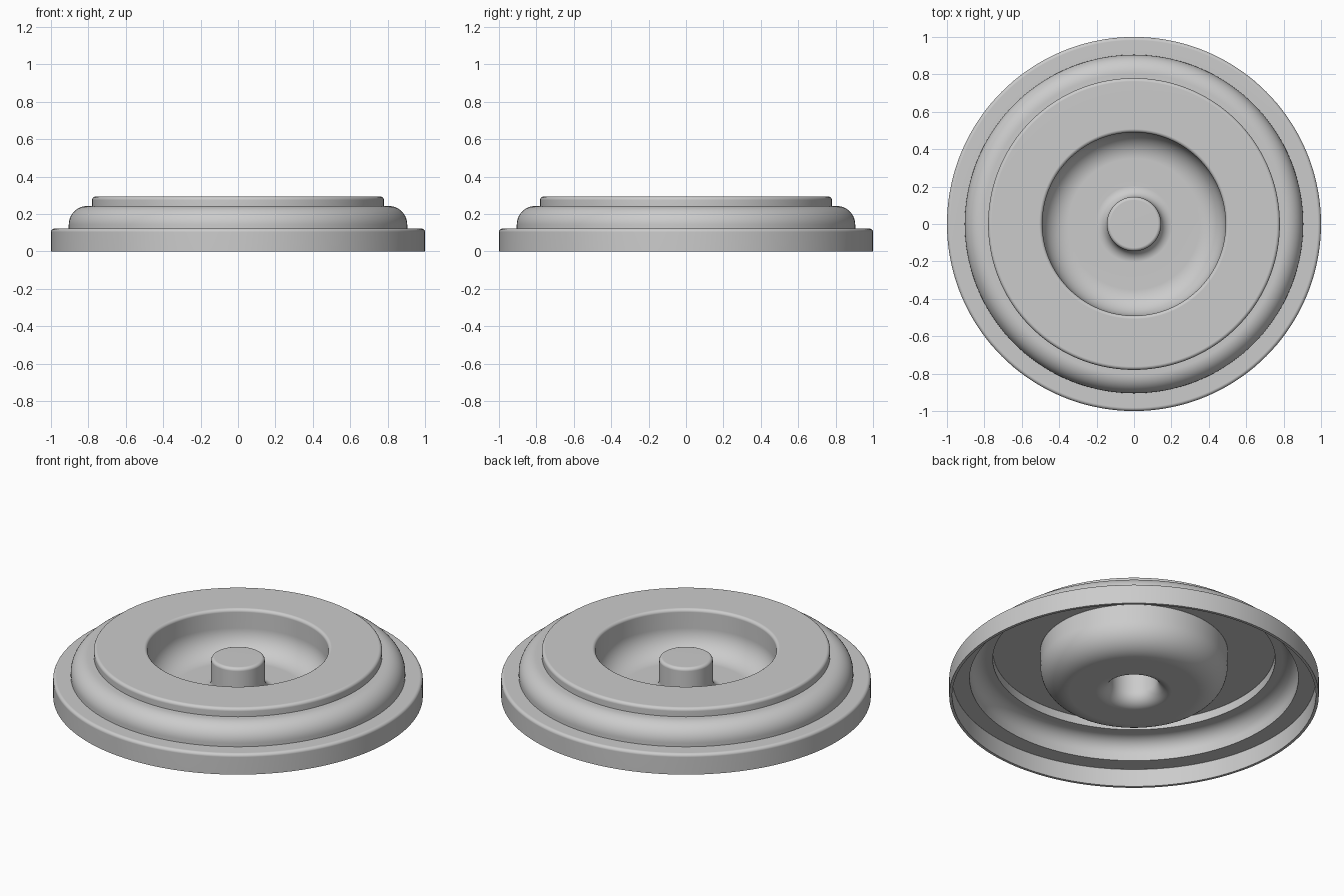
import bpy
import bmesh
from math import cos, sin, radians, tau
from mathutils import Vector

cube = bpy.data.objects.get("Cube")
if cube:
    bpy.data.objects.remove(cube, do_unlink=True)

SEGMENTS = 144
THICKNESS = 0.016
EDGE = 0.018


def arc(x, z, radius, start, end, steps=6):
    """Points of a circular arc in the XZ plane, angles in degrees."""
    angles = [radians(start + (end - start) * i / steps) for i in range(steps + 1)]
    return [(x + radius * cos(a), z + radius * sin(a)) for a in angles]


def lathe(name, profile, material):
    """Spin an open profile around Z into a thin hollow shell."""
    bm = bmesh.new()
    verts = [bm.verts.new((x, 0, z)) for x, z in profile]
    edges = [bm.edges.new(pair) for pair in zip(verts, verts[1:])]
    bmesh.ops.spin(bm, geom=verts + edges, cent=(0, 0, 0), axis=(0, 0, 1),
                   angle=tau, steps=SEGMENTS)
    bmesh.ops.remove_doubles(bm, verts=bm.verts, dist=0.0001)
    bmesh.ops.recalc_face_normals(bm, faces=bm.faces)
    bm.normal_update()
    if sum(f.normal.z * f.calc_area() for f in bm.faces) < 0:
        bmesh.ops.reverse_faces(bm, faces=bm.faces)
    mesh = bpy.data.meshes.new(name)
    bm.to_mesh(mesh)
    bm.free()
    mesh.materials.append(material)

    obj = bpy.data.objects.new(name, mesh)
    bpy.context.collection.objects.link(obj)
    bpy.ops.object.select_all(action='DESELECT')
    bpy.context.view_layer.objects.active = obj
    obj.select_set(True)

    shell = obj.modifiers.new("Shell", 'SOLIDIFY')
    shell.thickness = THICKNESS
    shell.offset = -1
    shell.use_even_offset = True
    bpy.ops.object.modifier_apply(modifier=shell.name)
    bpy.ops.object.shade_smooth_by_angle(angle=radians(35))
    weighted = obj.modifiers.new("Flat Face Normals", 'WEIGHTED_NORMAL')
    weighted.keep_sharp = True
    return obj


grey = bpy.data.materials.new("plain grey")
grey.use_nodes = True
grey.diffuse_color = (0.6, 0.6, 0.6, 1)
grey.node_tree.nodes["Principled BSDF"].inputs["Base Color"].default_value = (0.6, 0.6, 0.6, 1)

# Outer rim with a rounded upper edge
rim = [(1, 0)] + arc(1 - EDGE, 0.122 - EDGE, EDGE, 0, 90)
# Quarter-round middle step
middle_step = [(0.905, 0.122)] + arc(0.805, 0.143, 0.1, 0, 90, 14)
# Raised flat ring, rounded at both edges
top_ring = [(0.78, 0.243)] + arc(0.78 - EDGE, 0.293 - EDGE, EDGE, 0, 90)
top_ring += arc(0.49 + EDGE, 0.293 - EDGE, EDGE, 90, 180)
# Sunken bowl, curving into its floor and up into the post
bowl = arc(0.35, 0.18, 0.14, 0, -90, 14) + arc(0.205, 0.10, 0.06, -90, -180, 10)
# Central post
post = arc(0.145 - EDGE, 0.236 - EDGE, EDGE, 0, 90) + [(0, 0.236)]

lathe("stepped_round_base", rim + middle_step + top_ring + bowl + post, grey)
